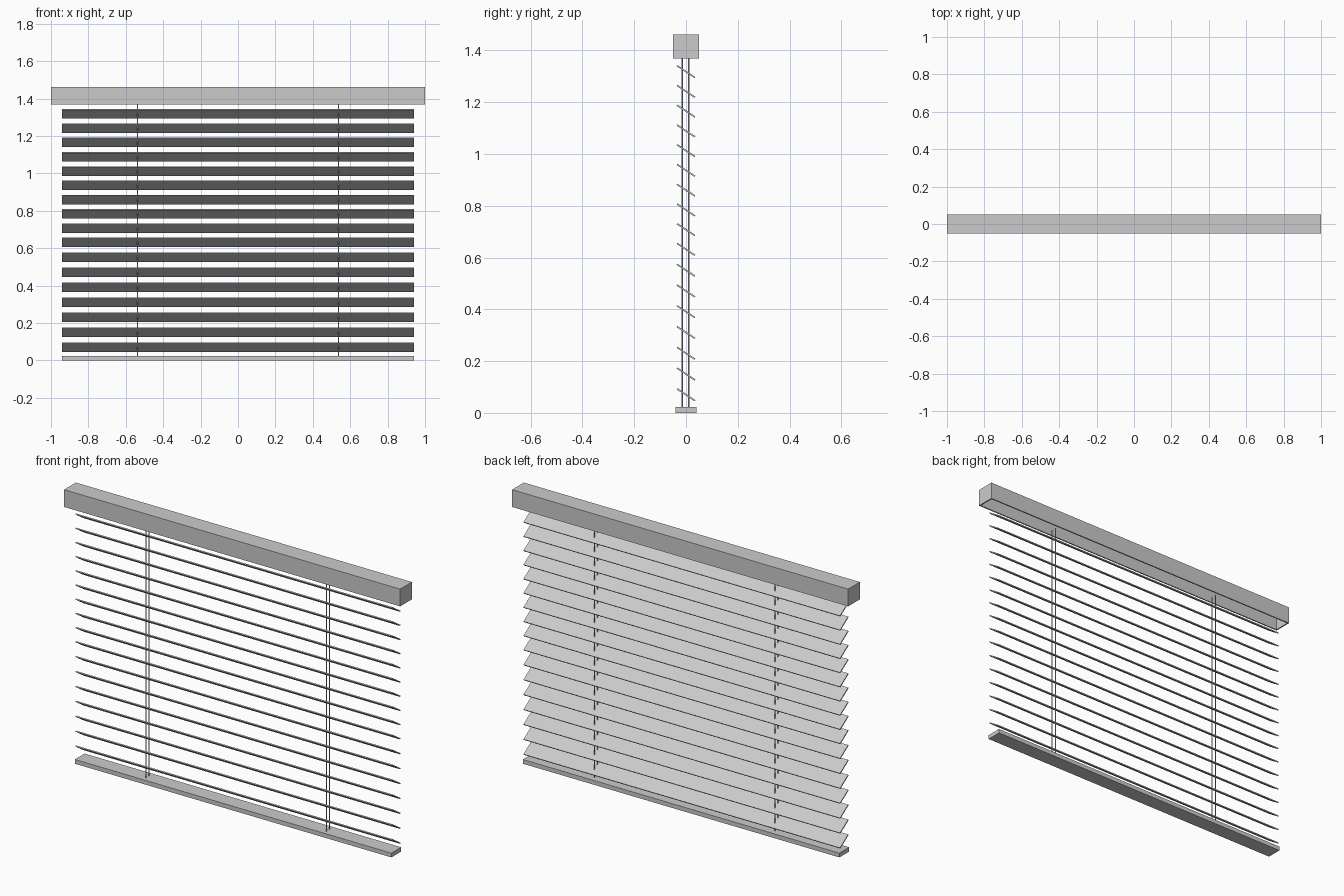
import bpy, bmesh
from math import radians
from mathutils import Matrix

if "Cube" in bpy.data.objects:
    bpy.data.objects.remove(bpy.data.objects["Cube"])

SLAT_HALF_WIDTH = 0.942
TILT = radians(-33.5)


def finish(bm, name):
    bmesh.ops.recalc_face_normals(bm, faces=bm.faces[:])
    mesh = bpy.data.meshes.new(name)
    bm.to_mesh(mesh)
    bm.free()
    obj = bpy.data.objects.new(name, mesh)
    bpy.context.collection.objects.link(obj)
    return obj


def box(name, size, loc, rot_x=0.0):
    bm = bmesh.new()
    bmesh.ops.create_cube(bm, size=1.0)
    bmesh.ops.scale(bm, vec=size, verts=bm.verts)
    obj = finish(bm, name)
    obj.location = loc
    obj.rotation_euler.x = rot_x
    return obj


# Head rail: hollow channel with closed ends, open underneath
z0, z1, wall = 1.369, 1.462, 0.007
bm = bmesh.new()
bmesh.ops.create_cube(bm, size=1.0)
bmesh.ops.scale(bm, vec=(2.0, 0.1, z1 - z0), verts=bm.verts)
bmesh.ops.translate(bm, vec=(0, 0, (z0 + z1) / 2), verts=bm.verts)
bottom = min(bm.faces, key=lambda f: f.calc_center_median().z)
bmesh.ops.inset_region(bm, faces=[bottom], thickness=wall, use_even_offset=True)
inner = bmesh.ops.extrude_discrete_faces(bm, faces=[bottom])["faces"][0]
bmesh.ops.translate(bm, vec=(0, 0, z1 - z0 - wall), verts=inner.verts)
finish(bm, "head_rail")

# Tilted slats: front edge high, lower ones spaced slightly wider
heights = [1.318 - 0.0763 * i for i in range(10)]
heights += [heights[-1] - 0.0802 * i for i in range(1, 8)]
for i, z in enumerate(heights):
    box(f"slat_{i + 1:02d}", (2 * SLAT_HALF_WIDTH, 0.083, 0.006), (0, 0, z), TILT)

# Bottom rail
box("bottom_rail", (2 * SLAT_HALF_WIDTH, 0.083, 0.023), (0, 0, 0.0115))

# Ladder cords: a front and back cord on each side
cord_low, cord_high = 0.02, 1.38
for side, x in (("left", -0.537), ("right", 0.537)):
    for place, y in (("front", -0.015), ("back", 0.011)):
        bm = bmesh.new()
        bmesh.ops.create_cone(
            bm, cap_ends=True, segments=8, radius1=0.0025, radius2=0.0025,
            depth=cord_high - cord_low,
            matrix=Matrix.Translation((x, y, (cord_low + cord_high) / 2)))
        finish(bm, f"cord_{side}_{place}")
